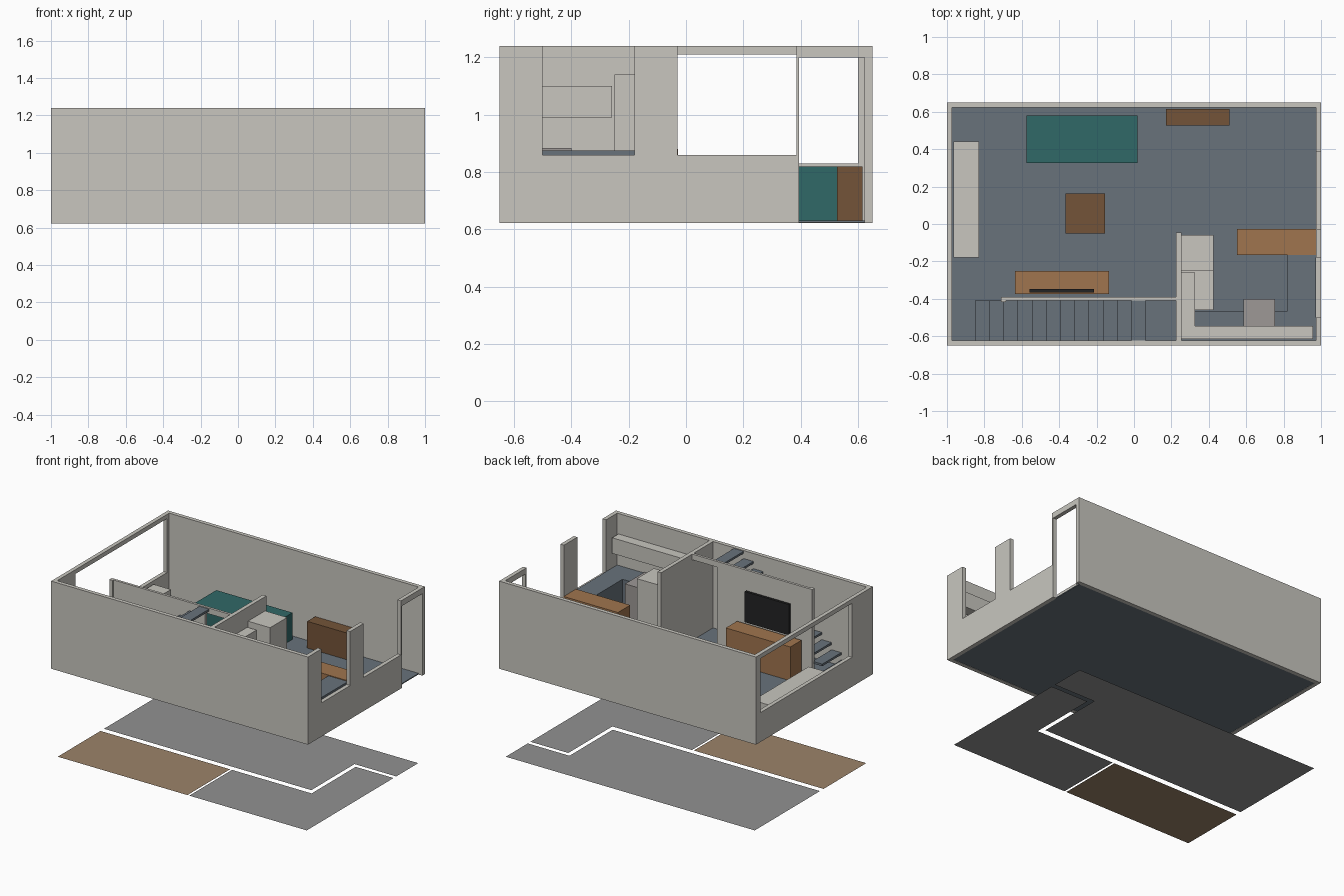
import bpy, bmesh

old = bpy.data.objects.get("Cube")
if old:
    bpy.data.objects.remove(old, do_unlink=True)


def material(name, *rgb):
    """Flat colour given as display values 0-255, stored as linear."""
    lin = [((c / 255 + 0.055) / 1.055) ** 2.4 for c in rgb] + [1]
    m = bpy.data.materials.new(name)
    m.use_nodes = True
    m.diffuse_color = lin
    m.node_tree.nodes["Principled BSDF"].inputs["Base Color"].default_value = lin
    return m


plaster = material("plaster", 200, 198, 191)
slate = material("slate", 104, 114, 123)
teal = material("teal_fabric", 48, 104, 103)
walnut = material("dark_wood", 116, 84, 56)
oak = material("light_wood", 160, 117, 78)
black = material("screen_black", 35, 35, 36)
steel = material("appliance_grey", 157, 152, 150)
paving = material("paving_grey", 146, 146, 146)
deck = material("deck_tan", 156, 131, 105)


def finish(name, bm, mat):
    bmesh.ops.recalc_face_normals(bm, faces=bm.faces)
    me = bpy.data.meshes.new(name)
    bm.to_mesh(me)
    bm.free()
    me.materials.append(mat)
    ob = bpy.data.objects.new(name, me)
    bpy.context.collection.objects.link(ob)
    return ob


def boxes(name, mat, *ranges):
    """One object from boxes, each (x0, x1, y0, y1, z0, z1)."""
    bm = bmesh.new()
    for x0, x1, y0, y1, z0, z1 in ranges:
        cube = bmesh.ops.create_cube(bm, size=1)["verts"]
        for v in cube:
            v.co = (x1 if v.co.x > 0 else x0,
                    y1 if v.co.y > 0 else y0,
                    z1 if v.co.z > 0 else z0)
    return finish(name, bm, mat)


def plate(name, mat, *points):
    """Flat ground outline."""
    bm = bmesh.new()
    bm.faces.new([bm.verts.new((x, y, 0)) for x, y in points])
    ob = finish(name, bm, mat)
    if ob.data.polygons[0].normal.z < 0:
        ob.data.flip_normals()


X, Y = 1.0, 0.65          # outer half sizes
IX, IY = 0.972, 0.622     # inner half sizes
B, T = 0.623, 1.24        # wall bottom and top
F = 0.632                 # floor surface

# Ground plates
plate("back_yard", paving, (-0.97, -0.105), (0.645, -0.105), (0.645, 0.375),
      (0.97, 0.375), (0.97, 0.62), (-0.97, 0.62))
plate("front_yard", paving, (0.055, -0.62), (0.97, -0.62), (0.97, 0.345),
      (0.675, 0.345), (0.675, -0.145), (0.055, -0.145))
plate("deck", deck, (-0.97, -0.62), (0.04, -0.62), (0.04, -0.145), (-0.97, -0.145))

# Floor and outer walls
boxes("floor", slate, (-IX, IX, -IY, IY, B + 0.002, F))
boxes("front_wall", plaster, (-X, X, -Y, -IY, B, T))
boxes("back_wall", plaster, (-X, X, IY, Y, B, T))

# Left wall with one wide window
boxes("left_wall", plaster,
      (-X, -IX, -IY, -0.42, B, T), (-X, -IX, 0.6, IY, B, T),
      (-X, -IX, -0.42, 0.6, B, 0.83), (-X, -IX, -0.42, 0.6, 1.21, T))

# Right wall with two open-topped windows and a doorway
boxes("right_wall", plaster,
      (IX, X, -IY, -0.5, B, T), (IX, X, -0.5, -0.18, B, 0.86),
      (IX, X, -0.18, -0.03, B, T), (IX, X, -0.03, 0.385, B, 0.86),
      (IX, X, 0.385, 0.395, B, T), (IX, X, 0.395, IY, 1.2, T))

# Inner walls: kitchen partition, stair wall with a doorway and an end post
boxes("partition", plaster, (0.225, 0.253, -IY, -0.045, F, T))
boxes("stair_wall", plaster,
      (-0.685, 0.03, -0.408, -0.39, F, T), (0.03, 0.225, -0.408, -0.39, 1.2, T),
      (-0.71, -0.685, -0.418, -0.39, F, T))

# Open stair rising to the right
steps, run, rise = 12, 0.076, 0.051
for i in range(steps):
    x, z = -0.85 + i * run, B + (i + 1) * rise
    boxes(f"stair_tread_{i + 1}", slate, (x, x + run, -IY, -0.41, z - 0.015, z))

# Living room
boxes("low_bench", plaster, (-0.965, -0.83, -0.18, 0.44, F, 0.81))
boxes("sofa", teal, (-0.575, 0.018, 0.325, 0.58, F, 0.82))
boxes("coffee_table", walnut, (-0.365, -0.155, -0.05, 0.163, F, 0.72))
boxes("hall_cabinet", walnut, (0.17, 0.51, 0.527, 0.615, F, 0.82))
boxes("media_unit", oak, (-0.637, -0.135, -0.375, -0.25, F, 0.87))
boxes("screen", black, (-0.56, -0.213, -0.365, -0.347, 0.895, 1.11))

# Kitchen
boxes("kitchen_counter", slate,
      (0.253, 0.82, -IY, -0.465, F, 0.875), (0.82, IX, -IY, -0.165, F, 0.875))
boxes("side_cabinet", plaster, (0.253, 0.425, -0.46, -0.25, F, 0.87))
boxes("fridge", plaster, (0.253, 0.425, -0.25, -0.06, F, 1.14))
boxes("cooker", steel, (0.585, 0.755, -0.615, -0.4, F, 0.885))
boxes("wall_cabinets", plaster,
      (0.253, 0.957, -0.615, -0.545, 0.99, 1.1),
      (0.253, 0.325, -0.545, -0.258, 0.99, 1.1))
boxes("breakfast_bar", oak, (0.55, IX, -0.165, -0.028, F, 0.88))
